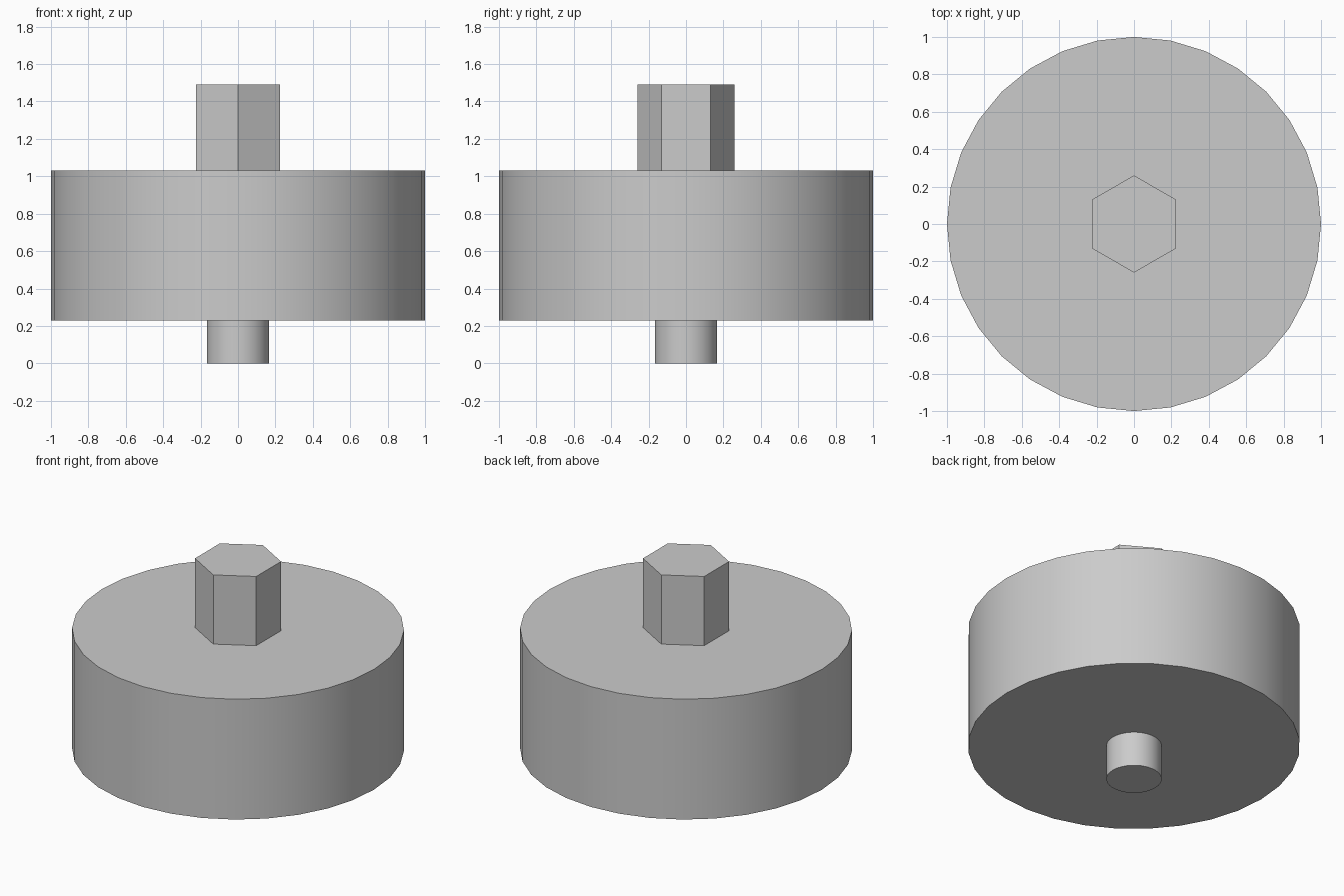
import bpy
import math

cube = bpy.data.objects.get("Cube")
if cube:
    bpy.data.objects.remove(cube, do_unlink=True)

grey = bpy.data.materials.new("plain_grey")
grey.use_nodes = True
colour = (0.6, 0.6, 0.6, 1)
grey.diffuse_color = colour
grey.node_tree.nodes["Principled BSDF"].inputs["Base Color"].default_value = colour


def cylinder(name, sides, radius, bottom, top, smooth):
    """Upright prism between two heights, one corner pointing along y."""
    bpy.ops.mesh.primitive_cylinder_add(
        vertices=sides, radius=radius, depth=top - bottom,
        location=(0, 0, (bottom + top) / 2))
    part = bpy.context.object
    part.name = name
    part.data.materials.append(grey)
    if smooth:
        bpy.ops.object.shade_smooth_by_angle(angle=math.radians(30))
    return part


# Round peg underneath, wide drum, hexagonal shaft on top
cylinder("bottom_peg", 32, 0.167, 0, 0.23, True)
cylinder("drum_body", 32, 1, 0.23, 1.03, True)
cylinder("hex_shaft", 6, 0.26, 1.03, 1.49, False)
